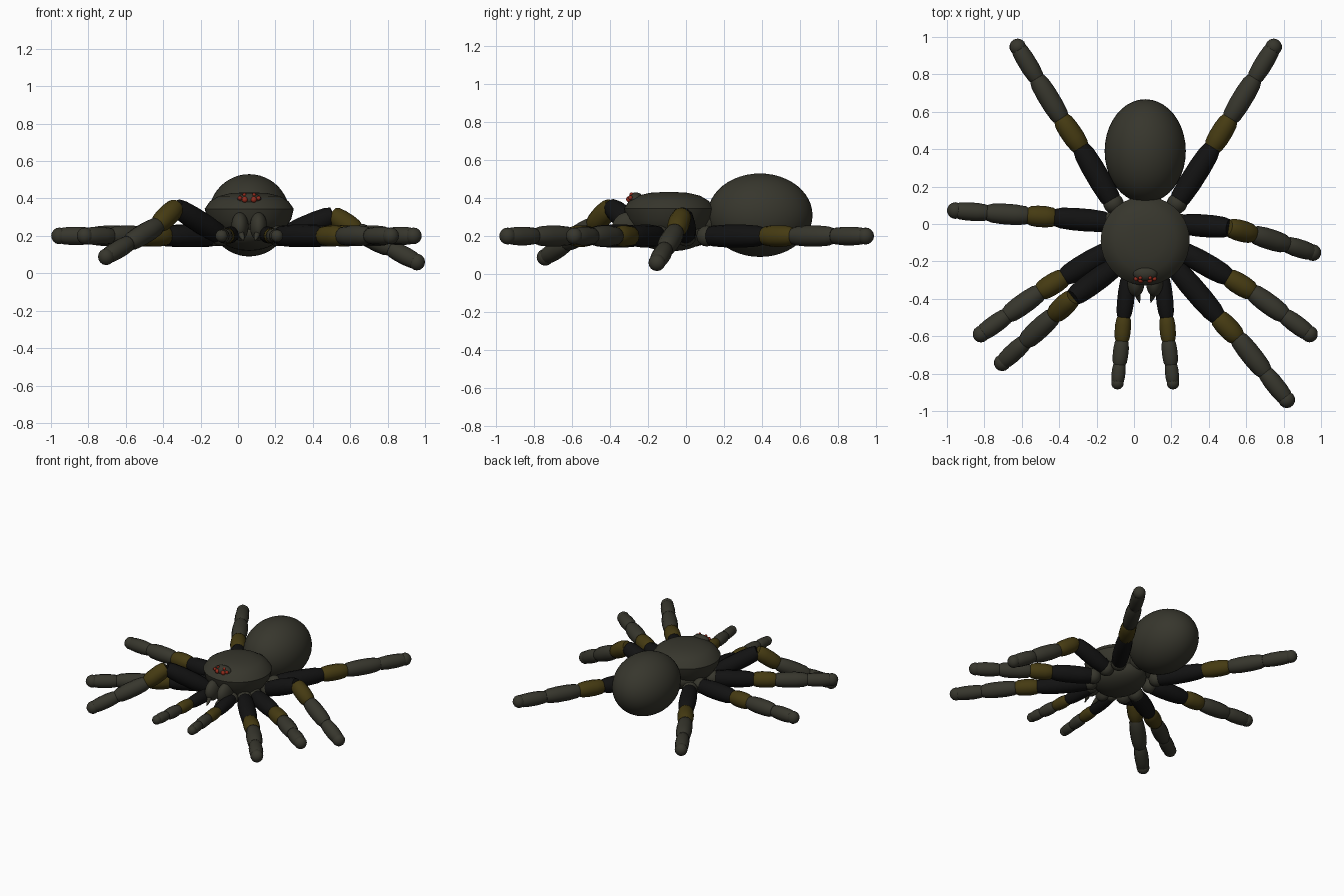
import bpy, bmesh, math
from mathutils import Vector, Matrix

if "Cube" in bpy.data.objects:
    bpy.data.objects.remove(bpy.data.objects["Cube"])


def material(name, rgb):
    m = bpy.data.materials.new(name)
    m.use_nodes = True
    m.diffuse_color = (*rgb, 1)
    bsdf = m.node_tree.nodes["Principled BSDF"]
    bsdf.inputs["Base Color"].default_value = (*rgb, 1)
    return m


OLIVE = material("olive grey", (0.038, 0.037, 0.026))
BLACK = material("black", (0.006, 0.006, 0.006))
OCHRE = material("dark ochre", (0.06, 0.043, 0.006))
RED = material("red", (0.3, 0.025, 0.012))
MATS = [OLIVE, BLACK, OCHRE, RED]
MID = 0.06  # x of the body axis


def finish(bm, name, mats, angle=40):
    bmesh.ops.recalc_face_normals(bm, faces=bm.faces[:])
    me = bpy.data.meshes.new(name)
    bm.to_mesh(me)
    bm.free()
    for m in mats:
        me.materials.append(m)
    ob = bpy.data.objects.new(name, me)
    bpy.context.collection.objects.link(ob)
    bpy.ops.object.select_all(action='DESELECT')
    ob.select_set(True)
    bpy.context.view_layer.objects.active = ob
    bpy.ops.object.shade_smooth_by_angle(angle=math.radians(angle))
    return ob


def ellipsoid(name, loc, radii, mat, tilt=0, u=32, v=20):
    bm = bmesh.new()
    mtx = (Matrix.Translation(loc) @ Matrix.Rotation(math.radians(tilt), 4, 'X')
           @ Matrix.Diagonal((*radii, 1)))
    bmesh.ops.create_uvsphere(bm, u_segments=u, v_segments=v, radius=1, matrix=mtx)
    return finish(bm, name, [mat], 60)


def lathe(bm, profile, sides, mtx, mat=0):
    """Spin (radius, height) points about z, closing both ends."""
    rings = []
    for r, h in profile:
        rings.append([bm.verts.new(mtx @ Vector((r * math.cos(a), r * math.sin(a), h)))
                      for a in (2 * math.pi * i / sides for i in range(sides))])
    faces = [bm.faces.new(rings[0]), bm.faces.new(rings[-1])]
    for a, b in zip(rings, rings[1:]):
        for i in range(sides):
            j = (i + 1) % sides
            faces.append(bm.faces.new((a[i], a[j], b[j], b[i])))
    for f in faces:
        f.material_index = mat


def segment(bm, a, b, radius, mat):
    """Barrel-shaped leg segment from a to b."""
    d = b - a
    shape = [(.72, 0), (.9, .1), (1, .35), (1, .65), (.92, .88), (.75, 1)]
    mtx = Matrix.Translation(a) @ d.to_track_quat('Z', 'Y').to_matrix().to_4x4()
    lathe(bm, [(r * radius, t * d.length) for r, t in shape], 12, mtx, mat)


def ball(bm, loc, radius, mat=0):
    before = set(bm.faces)
    bmesh.ops.create_uvsphere(bm, u_segments=14, v_segments=8, radius=radius,
                              matrix=Matrix.Translation(loc))
    for f in set(bm.faces) - before:
        f.material_index = mat


def leg(name, hip, knee, shin, tip, size=1.0):
    hip, knee, shin, tip = map(Vector, (hip, knee, shin, tip))
    r = 0.058 * size
    out = (tip - shin).normalized()
    end = tip - out * 0.045 * size
    ankle = shin.lerp(end, 0.56)
    bm = bmesh.new()
    ball(bm, hip, r * 0.95)                                 # coxa
    segment(bm, hip, knee, r * 1.04, 1)                     # femur
    segment(bm, knee - (shin - knee) * .05, shin, r * .98, 2)  # patella
    segment(bm, shin - out * .01, ankle, r * .95, 0)        # tibia
    segment(bm, ankle - out * .01, end, r * .84, 0)         # metatarsus
    ball(bm, end, r * 0.77)                                 # tarsus
    finish(bm, name, MATS)


# Abdomen
ellipsoid("abdomen", (MID, 0.39, 0.31), (0.217, 0.277, 0.22), OLIVE, u=40, v=24)

# Carapace and sternum
bm = bmesh.new()
lathe(bm, [(.03, .432), (.1, .428), (.165, .412), (.21, .385), (.238, .345),
           (.225, .29), (.19, .235), (.15, .2)],
      36, Matrix.Translation((MID, -0.09, 0)))
finish(bm, "carapace", [OLIVE])
ellipsoid("sternum", (MID, -0.08, 0.22), (0.17, 0.2, 0.1), OLIVE)
ellipsoid("waist", (MID, 0.12, 0.28), (0.07, 0.08, 0.07), OLIVE)

# Jaws, fangs and eyes, mirrored about the body axis
ellipsoid("eye_mound", (MID, -0.265, 0.395), (0.065, 0.04, 0.035), OLIVE)
for side, s in (("left", 1), ("right", -1)):
    ellipsoid(f"{side}_jaw", (MID + s * 0.05, -0.31, 0.25), (0.046, 0.08, 0.075), OLIVE, 25)
    bm = bmesh.new()
    a, b = Vector((MID + s * .045, -.36, .215)), Vector((MID + s * .03, -.42, .175))
    mtx = Matrix.Translation(a) @ (b - a).to_track_quat('Z', 'Y').to_matrix().to_4x4()
    lathe(bm, [(.018, 0), (.013, .04), (.002, .075)], 10, mtx)
    finish(bm, f"{side}_fang", [OLIVE])
    ellipsoid(f"{side}_fang_spot", (MID + s * .042, -.373, .23), (.009,) * 3, RED, u=10, v=8)
    ellipsoid(f"{side}_inner_eye", (MID + s * .024, -.3, .394), (.016,) * 3, RED, u=12, v=8)
    ellipsoid(f"{side}_outer_eye", (MID + s * .05, -.293, .402), (.012,) * 3, RED, u=12, v=8)
    ellipsoid(f"{side}_top_eye", (MID + s * .026, -.288, .42), (.01,) * 3, RED, u=12, v=8)

# Walking legs
Z = 0.2
leg("left_back_leg", (.23, .11, Z), (.42, .41, Z), (.515, .565, Z), (.77, .985, Z))
leg("right_back_leg", (-.11, .11, Z), (-.285, .41, Z), (-.39, .565, Z), (-.645, .985, Z))
leg("left_third_leg", (.25, 0, Z), (.51, -.02, .31), (.64, -.055, .225), (.995, -.165, .04))
leg("right_third_leg", (-.13, .01, Z), (-.425, .035, Z), (-.57, .045, Z), (-1, .075, Z))
leg("left_second_leg", (.25, -.14, Z), (.505, -.285, Z), (.635, -.365, Z), (.975, -.615, Z))
leg("right_second_leg", (-.13, -.14, Z), (-.375, -.285, Z), (-.505, -.365, Z), (-.855, -.615, Z))
leg("left_front_leg", (.21, -.22, Z), (.45, -.5, Z), (.555, -.61, Z), (.845, -.975, Z))
leg("right_front_leg", (-.09, -.22, Z), (-.33, -.395, .355), (-.43, -.49, .255), (-.735, -.77, .07))

# Feelers beside the jaws
for side, s in (("left", 1), ("right", -1)):
    leg(f"{side}_feeler", (MID + s * .09, -.28, .21), (MID + s * .115, -.5, Z),
        (MID + s * .125, -.63, Z), (MID + s * .152, -.885, Z), 0.75)
